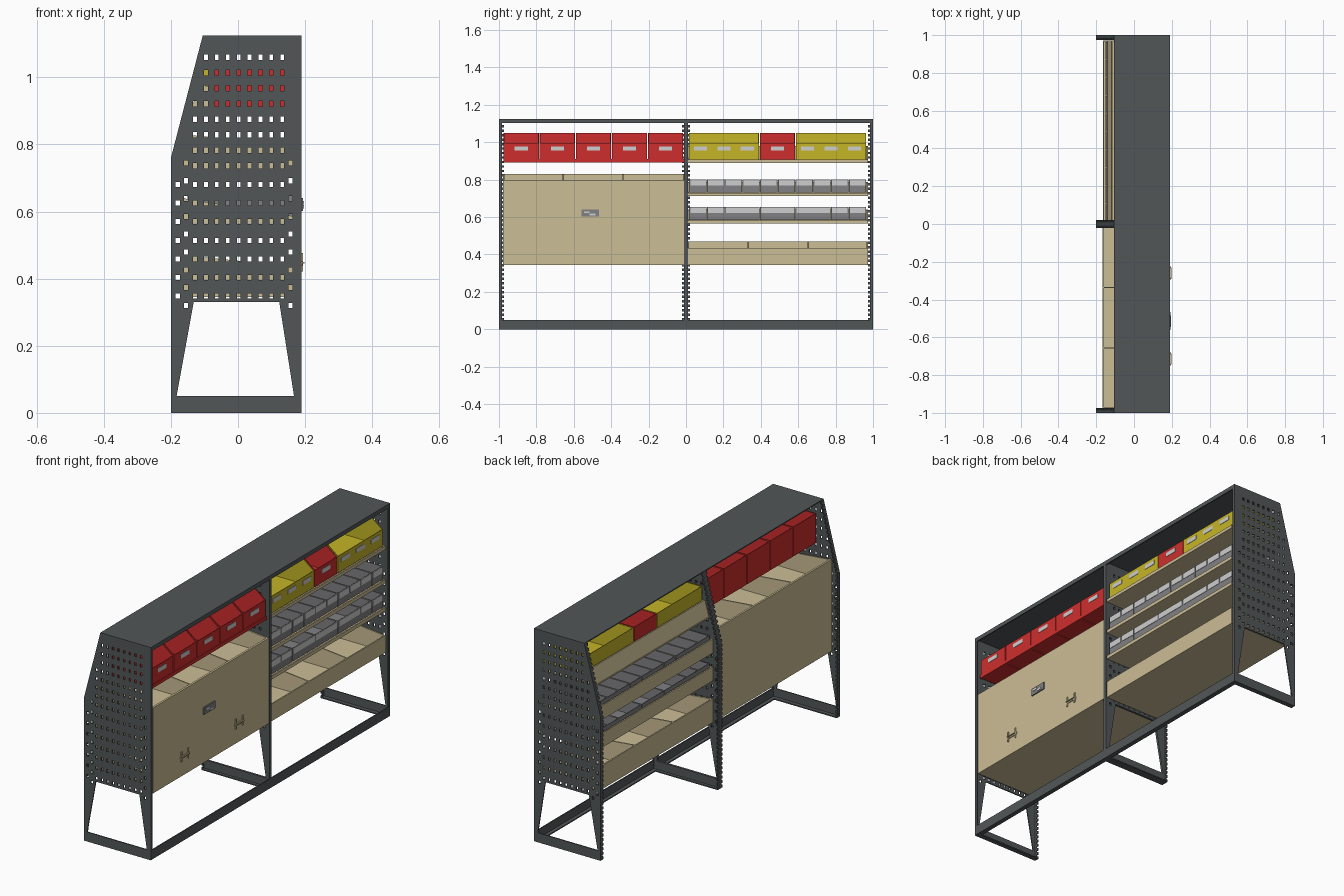
import bpy, bmesh

cube = bpy.data.objects.get("Cube")
if cube:
    bpy.data.objects.remove(cube, do_unlink=True)


def material(name, rgb):
    m = bpy.data.materials.new(name)
    m.use_nodes = True
    m.diffuse_color = (*rgb, 1)
    m.node_tree.nodes["Principled BSDF"].inputs["Base Color"].default_value = (*rgb, 1)
    return m


STEEL = material("dark steel", (0.085, 0.094, 0.097))
WOOD = material("plywood", (0.60, 0.51, 0.30))
RED = material("red plastic", (0.62, 0.027, 0.027))
YELLOW = material("yellow plastic", (0.56, 0.46, 0.02))
GREY = material("grey plastic", (0.22, 0.22, 0.23))
LABEL = material("label white", (0.62, 0.62, 0.62))


def prism(bm, pts, y0, y1):
    """Extrude a side profile given in (x, z) along y."""
    a = [bm.verts.new((x, y0, z)) for x, z in pts]
    b = [bm.verts.new((x, y1, z)) for x, z in pts]
    n = len(pts)
    faces = [bm.faces.new(a), bm.faces.new(b[::-1])]
    for i in range(n):
        j = (i + 1) % n
        faces.append(bm.faces.new((a[j], a[i], b[i], b[j])))
    bmesh.ops.recalc_face_normals(bm, faces=faces)


def box(bm, x0, x1, y0, y1, z0, z1):
    prism(bm, [(x0, z0), (x1, z0), (x1, z1), (x0, z1)], y0, y1)


def finish(bm, name, mat):
    me = bpy.data.meshes.new(name)
    bm.to_mesh(me)
    bm.free()
    me.materials.append(mat)
    ob = bpy.data.objects.new(name, me)
    bpy.context.collection.objects.link(ob)
    return ob


def block(name, mat, *dims):
    bm = bmesh.new()
    box(bm, *dims)
    return finish(bm, name, mat)


# Side frame outline
FRONT, BACK, TOP, KNEE, RIDGE = 0.19, -0.20, 1.125, 0.76, -0.105


def back_x(z):
    t = max(0, (z - KNEE) / (TOP - KNEE))
    return BACK + t * (RIDGE - BACK)


def make_plate():
    """Perforated sheet with the leg opening, lying at y 0 to 0.006."""
    bm = bmesh.new()
    prism(bm, [(BACK, 0), (FRONT, 0), (FRONT, TOP), (RIDGE, TOP), (BACK, KNEE)], 0, 0.006)
    plate = finish(bm, "frame_plate", STEEL)
    cut = bmesh.new()
    prism(cut, [(-0.183, 0.05), (0.167, 0.05), (0.123, 0.33), (-0.132, 0.33)], -0.1, 0.1)

    def hole(x, z, w=0.0055):
        box(cut, x - w, x + w, -0.1, 0.1, z - 0.0075, z + 0.0075)

    rows = [1.06 - 0.0462 * i for i in range(8)] + [0.681 - 0.0555 * i for i in range(7)]
    for z in rows:
        for c in range(9):
            x = -0.128 + 0.0325 * c
            if x > back_x(z) + 0.022:
                hole(x, z)
        if z < 0.7:
            hole(-0.18, z, 0.007)
    for i in range(9):
        for x in (-0.155, 0.157):
            hole(x, 0.745 - 0.0531 * i, 0.006)
    cutter = finish(cut, "hole_cutter", STEEL)
    cutter.hide_render = True
    mod = plate.modifiers.new("holes", "BOOLEAN")
    mod.operation, mod.solver, mod.object = "DIFFERENCE", "EXACT", cutter
    dg = bpy.context.evaluated_depsgraph_get()
    mesh = bpy.data.meshes.new_from_object(plate.evaluated_get(dg))
    bpy.data.objects.remove(plate, do_unlink=True)
    bpy.data.objects.remove(cutter, do_unlink=True)
    return mesh


PLATE = make_plate()


def frame(name, y, s, front_w, back_w):
    """Plate with turned flanges; s gives the side the flanges point to."""
    ob = bpy.data.objects.new(name + "_plate", PLATE)
    ob.location.y = y if s > 0 else y - 0.006
    bpy.context.collection.objects.link(ob)
    bm = bmesh.new()
    t = 0.006

    def strip(z0, z1, w0, w1):
        a, b = back_x(z0), back_x(z1)
        prism(bm, [(a, z0), (a + t, z0), (b + t, z1), (b, z1)], *sorted((y + s * w0, y + s * w1)))

    box(bm, FRONT - t, FRONT, *sorted((y, y + s * front_w)), 0, TOP)
    box(bm, BACK, FRONT, *sorted((y, y + s * back_w)), 0, t)
    strip(0, KNEE, 0, back_w - 0.010)
    strip(KNEE, TOP, 0, back_w - 0.010)
    z = 0
    while z < TOP - 0.02:                     # toothed perforated edge
        strip(z, z + 0.013, back_w - 0.010, back_w)
        z += 0.024
    finish(bm, name + "_flanges", STEEL)


frame("right_end", -1, 1, 0.016, 0.026)
frame("middle_a", 0, -1, 0.010, 0.021)
frame("middle_b", 0, 1, 0.010, 0.021)
frame("left_end", 1, -1, 0.016, 0.026)

# Roof sheet with lips, and bottom front rail
bm = bmesh.new()
box(bm, RIDGE, FRONT, -1, 1, TOP - 0.006, TOP)
box(bm, FRONT - 0.006, FRONT, -1, 1, TOP - 0.022, TOP)
finish(bm, "roof", STEEL)
bm = bmesh.new()
box(bm, FRONT - 0.006, FRONT, -1, 1, 0, 0.05)
box(bm, FRONT - 0.025, FRONT, -1, 1, 0, 0.006)
finish(bm, "bottom_rail", STEEL)


def tray(name, y0, y1, z0, front, back, dividers=(), xb=-0.165, lean=0.0, xf=0.184):
    bm = bmesh.new()
    t = 0.007
    box(bm, xb, xf, y0, y1, z0, z0 + t)
    box(bm, xf - t, xf, y0, y1, z0, front)
    prism(bm, [(xb, z0), (xb + t, z0), (xb + t + lean, back), (xb + lean, back)], y0, y1)
    for y in (y0, y1 - t, *dividers):
        prism(bm, [(xb, z0), (xf, z0), (xf, front), (xb + lean, back)], y, y + t)
    return finish(bm, name, WOOD)


# Plywood trays and shelves
LEFT, RIGHT = (0.010, 0.972), (-0.978, -0.010)
tray("lower_tray", *LEFT, 0.345, 0.435, 0.47, (0.33, 0.65))
tray("bin_shelf_low", *LEFT, 0.565, 0.583, 0.64)
tray("bin_shelf_high", *LEFT, 0.712, 0.73, 0.787)
tray("box_shelf", *LEFT, 0.89, 0.907, 0.98, xb=-0.142, lean=0.024)
tray("case_upper_tray", *RIGHT, 0.71, 0.797, 0.83, (-0.66, -0.34))
tray("case_lower_tray", *RIGHT, 0.345, 0.435, 0.47, (-0.66, -0.34))
block("case_door", WOOD, 0.182, 0.188, *RIGHT, 0.345, 0.797)
block("case_back", WOOD, -0.168, -0.162, *RIGHT, 0.345, 0.83)

# Door lock and latches
block("door_lock", GREY, 0.186, 0.194, -0.56, -0.465, 0.602, 0.64)
for i, (y, z) in enumerate(((-0.53, 0.626), (-0.50, 0.614))):
    block(f"lock_tab_{i}", LABEL, 0.19, 0.197, y - 0.015, y + 0.015, z - 0.005, z + 0.005)
for i, y in enumerate((-0.715, -0.26)):
    bm = bmesh.new()
    box(bm, 0.186, 0.192, y - 0.037, y + 0.037, 0.438, 0.452)
    box(bm, 0.186, 0.198, y - 0.030, y + 0.030, 0.445, 0.449)
    for s in (-0.028, 0.028):
        box(bm, 0.186, 0.193, y + s - 0.004, y + s + 0.004, 0.422, 0.476)
    finish(bm, f"door_latch_{i}", WOOD)


def open_box(name, mat, y0, y1, xb, xf, z0, front, back, slope):
    """Open bin: low front, high back, sides sloping down near the front."""
    bm = bmesh.new()
    t = 0.004
    box(bm, xb, xf, y0, y1, z0, z0 + t)
    box(bm, xf - t, xf, y0, y1, z0, front)
    box(bm, xb, xb + t, y0, y1, z0, back)
    for y in (y0, y1 - t):
        prism(bm, [(xb, z0), (xf, z0), (xf, front), (xf - slope, back), (xb, back)], y, y + t)
    finish(bm, name, mat)


def label(name, x, y, z, w, h):
    block(name, LABEL, x - 0.001, x + 0.002, y - w / 2, y + w / 2, z - h / 2, z + h / 2)


# Red boxes in the right bay
for i in range(5):
    y = -0.975 + 0.193 * i
    open_box(f"red_box_{i}", RED, y, y + 0.188, -0.078, 0.172, 0.895, 0.995, 1.05, 0.07)
    label(f"red_box_label_{i}", 0.172, y + 0.094, 0.967, 0.07, 0.022)
block("red_box_rail", RED, 0.16, 0.176, -0.976, -0.012, 0.892, 0.91)

# Yellow and red boxes in the left bay
for i, (mat, y0, y1, n) in enumerate(((YELLOW, 0.015, 0.39, 3), (RED, 0.395, 0.582, 1), (YELLOW, 0.588, 0.963, 3))):
    open_box(f"shelf_box_{i}", mat, y0, y1, -0.105, 0.172, 0.907, 0.995, 1.05, 0.07)
    for k in range(n):
        label(f"shelf_box_label_{i}_{k}", 0.172, y0 + (y1 - y0) * (k + 0.5) / n, 0.967, 0.07, 0.022)

# Grey bins on both shelves
for row, (z, widths) in enumerate(((0.585, (1, 1, 2, 2, 2, 1, 1)), (0.732, (1,) * 10))):
    y = 0.017
    for i, w in enumerate(widths):
        e = y + w * 0.0948
        open_box(f"grey_bin_{row}_{i}", GREY, y, e - 0.002, -0.15, 0.174, z, z + 0.07, z + 0.07, 0.0)
        label(f"grey_bin_label_{row}_{i}", 0.174, (y + e) / 2, z + 0.053, e - y - 0.012, 0.032)
        y = e
